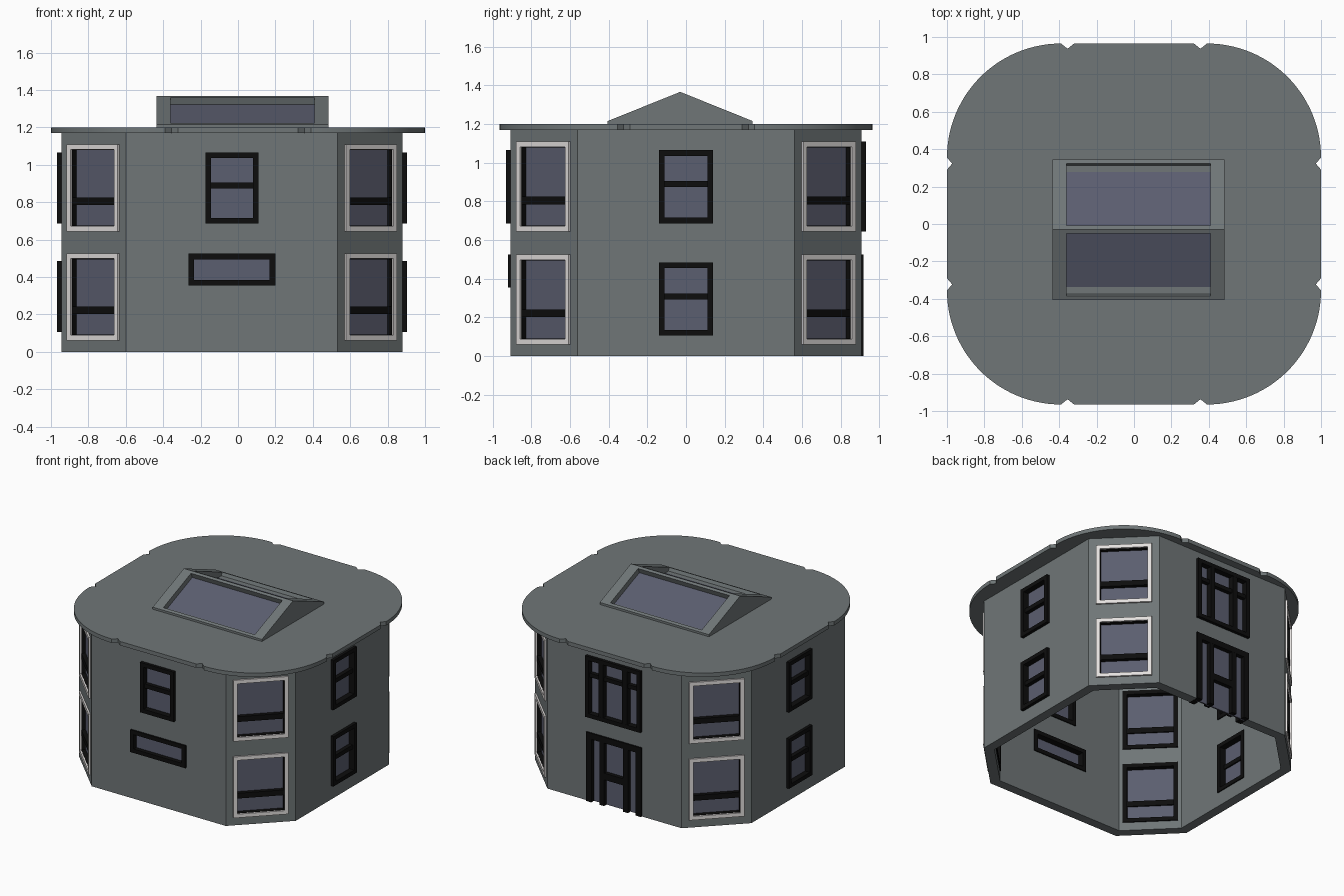
import bpy, bmesh, math
from mathutils import Vector, Matrix

if "Cube" in bpy.data.objects:
    bpy.data.objects.remove(bpy.data.objects["Cube"])

CX = -0.0325                 # house centre in x
HX, HY = 0.9125, 0.907       # wall half sizes
FX, FY = 0.565, 0.562        # half widths of the flat sides
T, H = 0.07, 1.175           # wall thickness and height


def mat(name, c):
    m = bpy.data.materials.new(name)
    m.diffuse_color = (*c, 1)
    m.use_nodes = True
    m.node_tree.nodes["Principled BSDF"].inputs["Base Color"].default_value = m.diffuse_color
    return m


GREY = mat("grey_wall", (0.160, 0.182, 0.186))
GLASS = mat("blue_grey_glass", (0.105, 0.112, 0.160))
BLACK = mat("black_frame", (0.004, 0.004, 0.004))
WHITE = mat("white_trim", (0.78, 0.75, 0.74))


def finish(name, bm, *mats):
    bmesh.ops.recalc_face_normals(bm, faces=bm.faces)
    me = bpy.data.meshes.new(name)
    bm.to_mesh(me)
    bm.free()
    for m in mats:
        me.materials.append(m)
    ob = bpy.data.objects.new(name, me)
    bpy.context.collection.objects.link(ob)
    return ob


def add_box(bm, mtx, u, z, n):
    """Box in wall coordinates: u along wall, z up, n outward."""
    size = Matrix.Diagonal((u[1] - u[0], n[1] - n[0], z[1] - z[0], 1))
    mid = Matrix.Translation(((u[0] + u[1]) / 2, (n[0] + n[1]) / 2, (z[0] + z[1]) / 2))
    bmesh.ops.create_cube(bm, size=1, matrix=mtx @ mid @ size)


def wall_frame(px, py, nx, ny):
    n = Vector((nx, ny, 0)).normalized()
    u = Vector((-n.y, n.x, 0))
    m = Matrix((u, n, Vector((0, 0, 1)))).transposed().to_4x4()
    m.translation = (CX + px, py, 0)
    return m


def ring(bm, mtx, w, z0, z1, f, n, bottom=True):
    """Four bars around an opening."""
    add_box(bm, mtx, (-w, -w + f), (z0, z1), n)
    add_box(bm, mtx, (w - f, w), (z0, z1), n)
    add_box(bm, mtx, (-w + f, w - f), (z1 - f, z1), n)
    if bottom:
        add_box(bm, mtx, (-w + f, w - f), (z0, z0 + f), n)


cut = bmesh.new()


def window(name, mtx, w, z0, z1, out, bars=(), posts=(), f=0.03, bottom=True, glass=-0.02):
    add_box(cut, mtx, (-w + .004, w - .004), (z0 + .004 if bottom else -.1, z1 - .004), (-.2, .2))
    bm = bmesh.new()
    ring(bm, mtx, w, z0, z1, f, (-T - 0.008, out), bottom)
    for b0, b1, half in bars:                      # crossbars
        add_box(bm, mtx, (-half, half), (b0, b1), (glass - .02, min(out, 0.01)))
    for p in posts:                                # uprights
        add_box(bm, mtx, (p - .02, p + .02), (z0, z1 - f), (glass - .03, out - .001))
    finish(name + "_frame", bm, BLACK)
    bm = bmesh.new()
    add_box(bm, mtx, (-w + .01, w - .01), (z0 + (.01 if bottom else 0), z1 - .01), (glass - .01, glass))
    finish(name + "_glass", bm, GLASS)


front = wall_frame(0, -HY, 0, -1)
back = wall_frame(0, HY, 0, 1)

# Front windows
window("front_upper_window", front, 0.142, 0.686, 1.066, 0.023, [(0.873, 0.905, 0.12)])
window("front_low_window", front, 0.232, 0.355, 0.525, 0.013)

# Side windows, two per side
for s, side in ((-1, "left"), (1, "right")):
    m = wall_frame(s * HX, 0, s, 0)
    for z, lvl in ((0.106, "lower"), (0.687, "upper")):
        window(f"{side}_{lvl}_window", m, 0.14, z, z + 0.379, 0.023,
               [(z + 0.187, z + 0.219, 0.12)])

# Back window and door with side lights
window("back_upper_window", back, 0.232, 0.645, 1.11, 0.023,
       [(0.95, 0.98, 0.21)], (-0.1, 0.1))
window("back_door", back, 0.232, 0.0, 0.525, 0.012,
       [(0.20, 0.25, 0.1)], (-0.1, 0.1), f=0.045, bottom=False)

# Corner windows with a white trim ring outside
for sx in (-1, 1):
    for sy in (-1, 1):
        m = wall_frame(sx * (HX + FX) / 2, sy * (HY + FY) / 2, sx, sy)
        corner = ("front" if sy < 0 else "back") + ("_left" if sx < 0 else "_right")
        for z, lvl in ((0.062, "lower"), (0.645, "upper")):
            name = f"{corner}_{lvl}_corner_window"
            window(name, m, 0.192, z, z + 0.463, 0.0,
                   [(z + 0.14, z + 0.18, 0.17)], glass=-0.03)
            bm = bmesh.new()
            ring(bm, m, 0.193, z - .001, z + 0.464, 0.028, (-0.002, 0.012))
            finish(name + "_trim", bm, WHITE)


# Eight-sided hollow walls, open below
def octagon(t):
    a, b, c, d = HX - t, FY - t * .414, FX - t * .414, HY - t
    return [(CX + x, y) for x, y in ((a, -b), (a, b), (c, d), (-c, d), (-a, b), (-a, -b), (-c, -d), (c, -d))]


bm = bmesh.new()
loops = [[bm.verts.new((x, y, z)) for x, y in octagon(t)] for t, z in ((0, 0), (0, H), (T, H), (T, 0))]
for k in range(4):
    A, B = loops[k], loops[(k + 1) % 4]
    for i in range(8):
        j = (i + 1) % 8
        bm.faces.new((A[i], A[j], B[j], B[i]))
walls = finish("walls", bm, GREY)

# Cut the openings
cutter = finish("opening_cutter", cut, GREY)
cutter.hide_render = True
cutter.hide_viewport = True
mod = walls.modifiers.new("openings", 'BOOLEAN')
mod.operation = 'DIFFERENCE'
mod.solver = 'EXACT'
mod.object = cutter
bpy.context.view_layer.update()
dg = bpy.context.evaluated_depsgraph_get()
new_mesh = bpy.data.meshes.new_from_object(walls.evaluated_get(dg))
walls.modifiers.clear()
walls.data = new_mesh
bpy.data.objects.remove(cutter)

# Roof slab: rounded corners with small V notches
quad = [(1, 0.29), (0.972, 0.323)]
quad += [(0.39 + 0.61 * math.cos(a), 0.355 + 0.61 * math.sin(a))
         for a in (math.pi / 2 * i / 28 for i in range(29))]
quad += [(0.355, 0.937), (0.32, 0.965)]
outline = []
for sx, sy in ((1, 1), (-1, 1), (-1, -1), (1, -1)):
    pts = [(sx * x, sy * y) for x, y in quad]
    outline += pts if sx * sy > 0 else pts[::-1]
bm = bmesh.new()
base = bm.faces.new([bm.verts.new((x, y, 1.17)) for x, y in outline])
top = bmesh.ops.extrude_face_region(bm, geom=[base], use_keep_orig=True)
bmesh.ops.translate(bm, vec=(0, 0, 0.03), verts=[v for v in top["geom"] if isinstance(v, bmesh.types.BMVert)])
roof = finish("roof_slab", bm, GREY)
bpy.context.view_layer.objects.active = roof
roof.select_set(True)
bpy.ops.object.shade_smooth_by_angle(angle=math.radians(30))
roof.select_set(False)

# Gabled skylight with recessed panes
X0, X1 = -0.435, 0.485
bm = bmesh.new()
prof = [(-0.405, 1.195), (0.345, 1.195), (0.345, 1.216), (-0.03, 1.367), (-0.405, 1.216)]
ends = [[bm.verts.new((x, y, z)) for y, z in prof] for x in (X0, X1)]
bm.faces.new(ends[0])
bm.faces.new(ends[1][::-1])
for i in range(5):
    j = (i + 1) % 5
    bm.faces.new((ends[0][j], ends[0][i], ends[1][i], ends[1][j]))
bmesh.ops.recalc_face_normals(bm, faces=bm.faces)
bm.normal_update()
slopes = [f for f in bm.faces if 0.5 < f.normal.z < 0.99]
bmesh.ops.inset_individual(bm, faces=slopes, thickness=0.032)
for f in slopes:
    for v in f.verts:
        v.co.x = -0.36 if v.co.x < 0 else 0.41
bm.normal_update()
bmesh.ops.inset_individual(bm, faces=slopes, thickness=0.0005, depth=-0.04)
for f in slopes:
    f.material_index = 1
finish("skylight", bm, GREY, GLASS)
